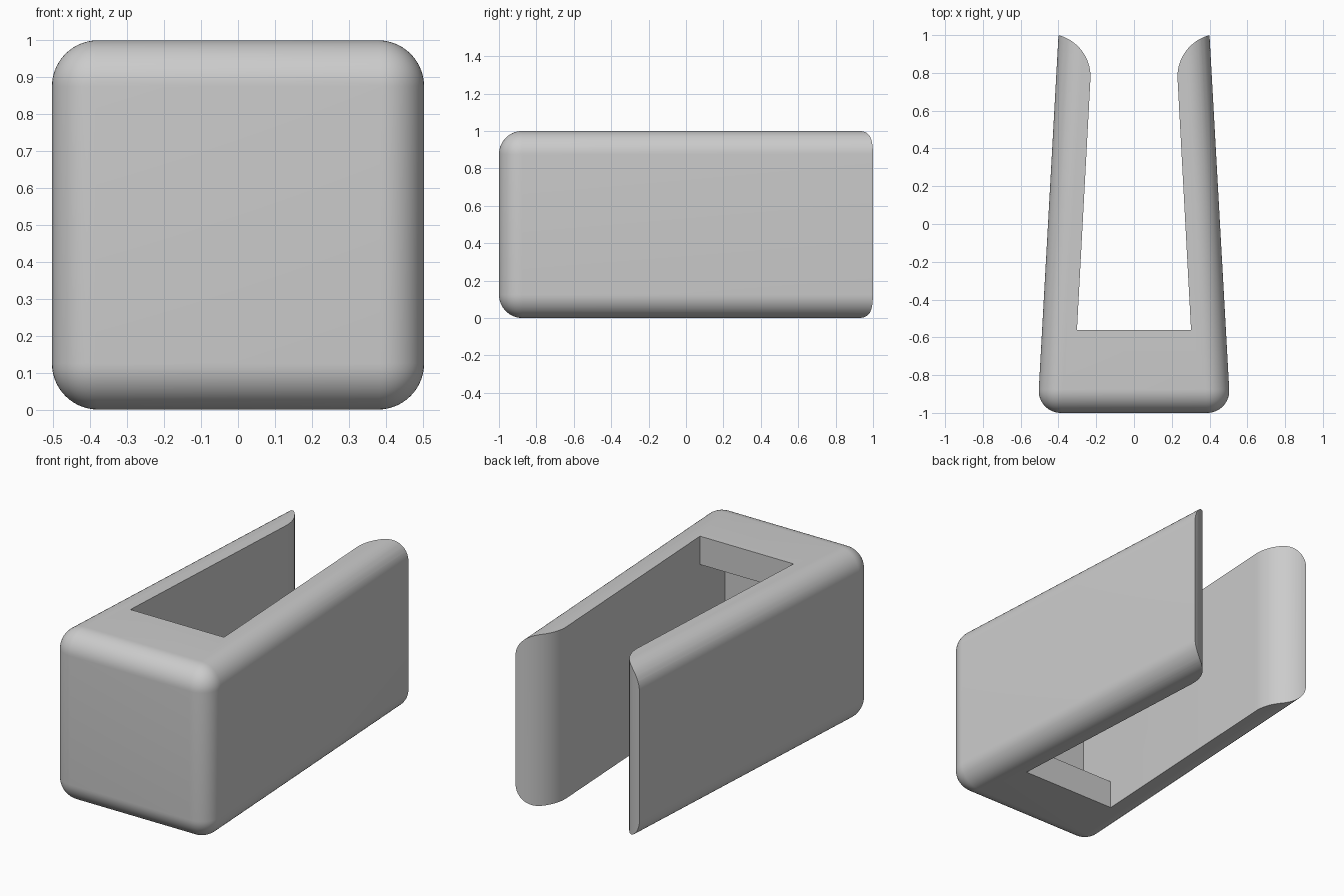
import bpy, bmesh, math

if "Cube" in bpy.data.objects:
    bpy.data.objects.remove(bpy.data.objects["Cube"])

grey = bpy.data.materials.new("light_grey")
grey.use_nodes = True
grey.diffuse_color = (0.6, 0.6, 0.6, 1)
grey.node_tree.nodes["Principled BSDF"].inputs["Base Color"].default_value = (0.6, 0.6, 0.6, 1)


def prism(name, outline, z0, z1):
    """Extrude a plan outline from z0 to z1."""
    bm = bmesh.new()
    base = bm.faces.new([bm.verts.new((x, y, z0)) for x, y in outline])
    top = bmesh.ops.extrude_face_region(bm, geom=[base])["geom"]
    for v in top:
        if isinstance(v, bmesh.types.BMVert):
            v.co.z = z1
    bmesh.ops.recalc_face_normals(bm, faces=bm.faces)
    mesh = bpy.data.meshes.new(name)
    bm.to_mesh(mesh)
    bm.free()
    mesh.materials.append(grey)
    obj = bpy.data.objects.new(name, mesh)
    bpy.context.collection.objects.link(obj)
    return obj


def mirrored(half):
    """Close a right-hand outline with its mirror image."""
    return half + [(-x, y) for x, y in reversed(half)]


def apply(obj, mod):
    bpy.context.view_layer.objects.active = obj
    bpy.ops.object.modifier_apply(modifier=mod.name)


def cut(obj, cutter):
    cutter.hide_render = True
    mod = obj.modifiers.new("cut", 'BOOLEAN')
    mod.operation = 'DIFFERENCE'
    mod.solver = 'EXACT'
    mod.object = cutter
    apply(obj, mod)
    bpy.data.objects.remove(cutter)


# Tapered body with rounded edges, overlong at the back
body = prism("clip_body", mirrored([(0.511, -1), (0.383, 1.3)]), 0, 1)
bevel = body.modifiers.new("round", 'BEVEL')
bevel.width = 0.125
bevel.segments = 14
bevel.limit_method = 'NONE'
apply(body, bevel)

# Open slot between the arms, flaring in an arc at the tips
radius, cx, cy = 0.227, 0.457, 0.78
arc = [(cx - radius * math.cos(a), cy + radius * math.sin(a))
       for a in (math.radians(90) * i / 20 for i in range(21))]
slot = prism("slot_cutter", mirrored([(0.302, -0.56)] + arc + [(0.7, cy + radius), (0.7, 1.6)]), -0.5, 1.5)
cut(body, slot)

# Pocket reaching from the slot into the front block
pocket = prism("pocket_cutter", mirrored([(0.315, -0.81), (0.302, -0.56), (0.299, -0.5)]), 0.165, 0.835)
cut(body, pocket)

# Smooth rounds, sharp cut edges
bpy.ops.object.select_all(action='DESELECT')
body.select_set(True)
bpy.context.view_layer.objects.active = body
bpy.ops.object.shade_smooth_by_angle(angle=math.radians(30))
